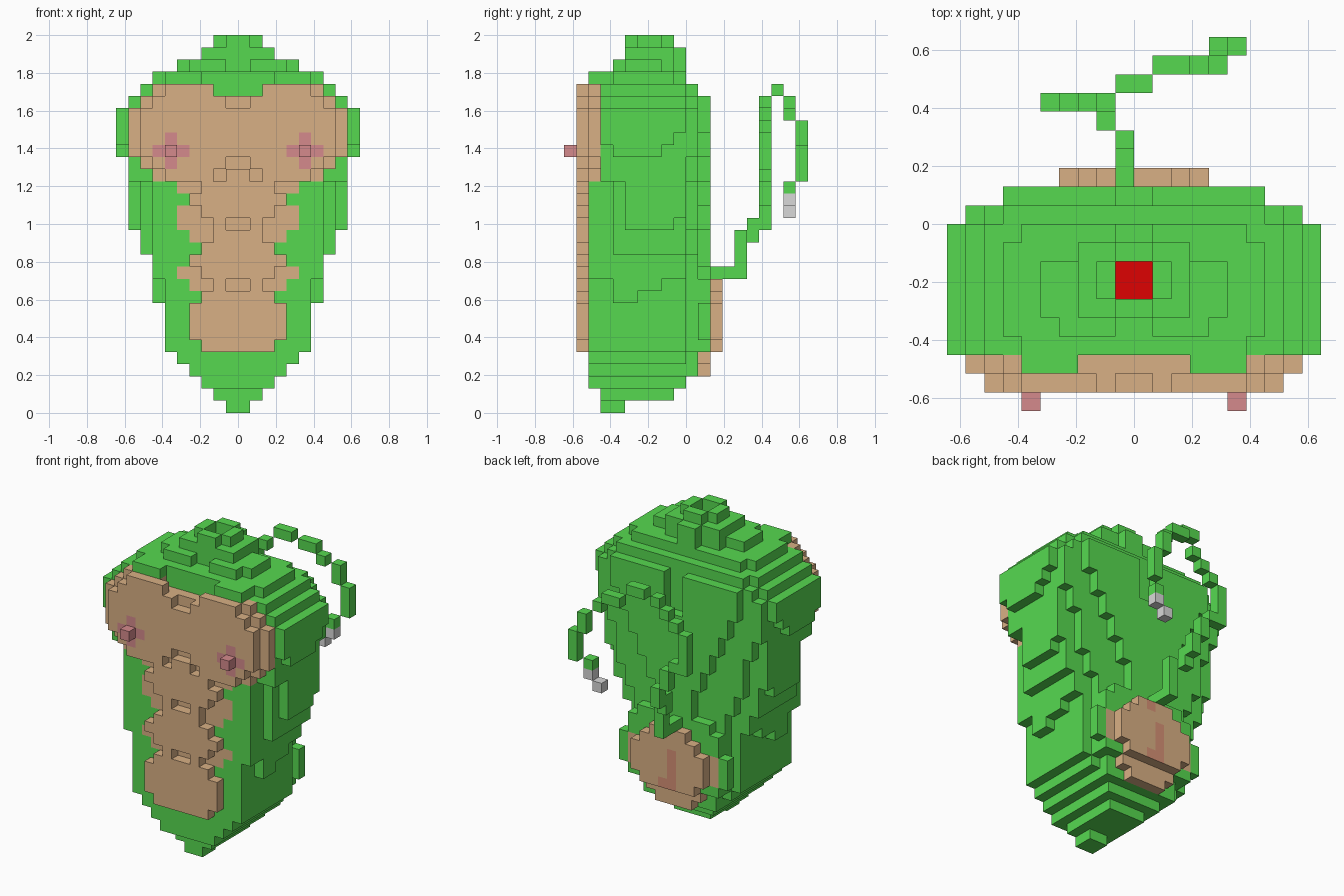
import bpy
import bmesh
from mathutils import Vector

cube = bpy.data.objects.get("Cube")
if cube:
    bpy.data.objects.remove(cube, do_unlink=True)

U = 2 / 31  # size of one block
COLOURS = {
    "green": (86, 217, 80),
    "tan": (217, 176, 133),
    "pink": (213, 138, 140),
    "red": (221, 2, 2),
    "grey": (217, 217, 217),
    "salmon": (214, 145, 118),
}


def linear(c):
    c /= 255
    return c / 12.92 if c <= 0.04045 else ((c + 0.055) / 1.055) ** 2.4


materials = {}
for name, rgb in COLOURS.items():
    mat = bpy.data.materials.new(name)
    mat.use_nodes = True
    colour = (*[linear(c) for c in rgb], 1)
    mat.diffuse_color = colour
    mat.node_tree.nodes["Principled BSDF"].inputs["Base Color"].default_value = colour
    materials[name] = mat

blocks = {}  # (x, y, z) -> (part, colour)
paint = {}   # (x, y, z, direction) -> colour


def fill(part, colour, x, y, z, mirror=False):
    """Fill half-open ranges with blocks; x is measured from the centre."""
    for i in range(*x):
        for j in range(*y):
            for k in range(*z):
                blocks[i, j, k] = (part, colour)
                if mirror:
                    blocks[-1 - i, j, k] = (part, colour)


def clear(x, y, z):
    for i in range(*x):
        for j in range(*y):
            for k in range(*z):
                blocks.pop((i, j, k), None)


def row(part, colour, half, y, k):
    fill(part, colour, (-half, half), y, (k, k + 1))


# Body: half width of each layer, and where the widest part of it ends at the back
HALF = [1, 2, 3, 4, 5] + [6] * 4 + [7] * 4 + [8] * 2 + [9] * 6 + [10] * 4 + [9, 8]
BACK = {9: 6, 10: 8, 11: 9, 15: 9, 21: 8, 22: 9}
for k, h in enumerate(HALF):
    if k == 0:
        row("body", "green", 1, (3, 5), k)
    elif k == 1:
        row("body", "green", 2, (3, 9), k)
    elif k == 2:
        row("body", "green", 3, (2, 10), k)
    elif k < 9:
        row("body", "green", h, (2, 10), k)
        row("body", "green", h if k == 3 else h - 1, (10, 11), k)
    elif k < 19:
        # Flat front, flanks stepping outwards behind it
        row("body", "green", 6 if k < 11 else 7, (2, 10), k)
        row("body", "green", h - 1, (4, 10), k)
        start = 5 if h == 9 else 4 if h == 8 or k < 11 else 3
        row("body", "green", h, (start, BACK.get(k, 10)), k)
        row("body", "green", h - 2, (10, 11), k)
    else:
        row("body", "green", h - 1, (3, 11), k)
        row("body", "green", h, (4 if k == 21 else 3, BACK.get(k, 10)), k)

# Back: a wedge that narrows down to the tail, with a groove between the shoulders
for k, w in zip(range(12, 26), (2, 2, 2, 3, 3, 4, 4, 5, 5, 6, 6, 7, 7, 7)):
    row("back", "green", w, (11, 12), k)
clear((-1, 1), (11, 12), (22, 26))

# Haunches around the rump pad
for k, w in zip(range(5, 12), (5, 6, 6, 6, 5, 5, 4)):
    row("haunches", "green", w, (11, 12), k)
for k in (6, 7, 8):
    for i in (4, -5):
        paint[i, 11, k, (0, 1, 0)] = "tan"

# Stepped crown, notched at the front, with a deep red pit
row("crown", "green", 6, (3, 10), 27)
row("crown", "green", 7, (4, 9), 27)
fill("crown", "green", (3, 6), (2, 3), (27, 28), True)
row("crown", "green", 4, (4, 5), 28)
clear((-1, 1), (4, 5), (28, 29))
row("crown", "green", 5, (5, 8), 28)
row("crown", "green", 3, (8, 9), 28)
row("crown", "green", 1, (9, 10), 28)
row("crown", "green", 3, (5, 9), 29)
row("crown", "green", 1, (9, 10), 29)
row("crown", "green", 2, (6, 8), 30)
row("crown", "green", 1, (5, 9), 30)
clear((-1, 1), (6, 8), (29, 31))
fill("crown_pit", "red", (-1, 1), (6, 8), (28, 29))

# Chest: two stepped plates with a dip at the neck and an arched notch below
CHEST = {19: (6, 7), 20: (7, 8), 21: (8, 9), 22: (8, 9), 23: (8, 9), 24: (8, 9), 25: (7, 8), 26: (6, 7)}
for k, (front, rear) in CHEST.items():
    row("chest", "tan", front, (1, 2), k)
    row("chest", "tan", rear, (2, 3), k)
clear((-2, 2), (1, 3), (26, 27))
clear((-3, 3), (2, 3), (26, 27))
clear((-1, 1), (1, 2), (25, 26))
clear((-2, 2), (1, 2), (19, 20))
fill("chest", "tan", (-1, 1), (1, 2), (19, 20))
clear((-1, 1), (1, 2), (20, 21))

# Belly: flush tan area, then raised segments with small notches
FLUSH = [3, 4, 4, 4, 3, 4, 5, 4, 3, 4, 5, 5, 4, 5]
RAISED = [3, 4, 4, 4, 3, 2, 3, 4, 3, 2, 2, 3, 4, 3]
for n in range(14):
    row("belly", "tan", FLUSH[n], (2, 3), n + 5)
    row("belly", "tan", RAISED[n], (1, 2), n + 5)
for k in (10, 15):
    clear((-1, 1), (1, 2), (k, k + 1))

# Nipples with a painted cross around each
fill("nipples", "pink", (5, 6), (0, 1), (21, 22), True)
for i in (5, -6):
    for dx, dz in ((1, 0), (-1, 0), (0, 1), (0, -1)):
        paint[i + dx, 1, 21 + dz, (0, -1, 0)] = "pink"

# Rump pad with a painted crease
for k, w in zip(range(5, 11), (3, 4, 4, 4, 3, 2)):
    row("rump", "tan", w, (12, 13), k)
row("rump", "tan", 3, (11, 12), 4)
row("rump", "tan", 2, (11, 12), 3)
for i, k in ((-1, 5), (-1, 6), (-1, 7), (-1, 8), (0, 5), (0, 10)):
    paint[i, 12, k, (0, 1, 0)] = "salmon"

# Tail: short vertical runs of (x, y, bottom, top)
TAIL = [(-1, 12, 11, 12), (-1, 13, 11, 12), (-1, 14, 11, 15), (-2, 15, 14, 16),
        (-2, 16, 15, 17), (-3, 16, 17, 19), (-4, 16, 19, 20), (-5, 16, 19, 23),
        (-4, 16, 23, 24), (-3, 16, 24, 25), (-2, 16, 25, 26), (-1, 17, 26, 27),
        (0, 17, 26, 27), (1, 18, 25, 26), (2, 18, 25, 26), (3, 18, 24, 25),
        (4, 19, 22, 24), (5, 19, 19, 22), (4, 18, 18, 19)]
for x, y, z0, z1 in TAIL:
    fill("tail", "green", (x, x + 1), (y, y + 1), (z0, z1))
fill("tail_tip", "grey", (4, 5), (18, 19), (17, 18))
fill("tail_tip", "grey", (3, 4), (18, 19), (16, 17))

# Turn the outer block sides of each part into a mesh
DIRECTIONS = [(1, 0, 0), (-1, 0, 0), (0, 1, 0), (0, -1, 0), (0, 0, 1), (0, 0, -1)]
names = list(COLOURS)
for part in dict.fromkeys(p for p, _ in blocks.values()):
    bm = bmesh.new()
    for cell, (owner, colour) in blocks.items():
        if owner != part:
            continue
        centre = Vector(cell) + Vector((0.5, -9.5, 0.5))
        for d in DIRECTIONS:
            if tuple(a + b for a, b in zip(cell, d)) in blocks:
                continue
            n = Vector(d)
            u = Vector((d[1], d[2], d[0]))
            v = n.cross(u)
            corners = [(-1, -1), (1, -1), (1, 1), (-1, 1)]
            face = bm.faces.new([bm.verts.new((centre + (n + u * a + v * b) / 2) * U) for a, b in corners])
            face.material_index = names.index(paint.get((*cell, d), colour))
    bmesh.ops.remove_doubles(bm, verts=bm.verts, dist=0.001)
    bmesh.ops.dissolve_limit(bm, angle_limit=0.01, verts=bm.verts, edges=bm.edges, delimit={"MATERIAL"})
    mesh = bpy.data.meshes.new(part)
    bm.to_mesh(mesh)
    bm.free()
    for name in names:
        mesh.materials.append(materials[name])
    bpy.context.collection.objects.link(bpy.data.objects.new(part, mesh))
